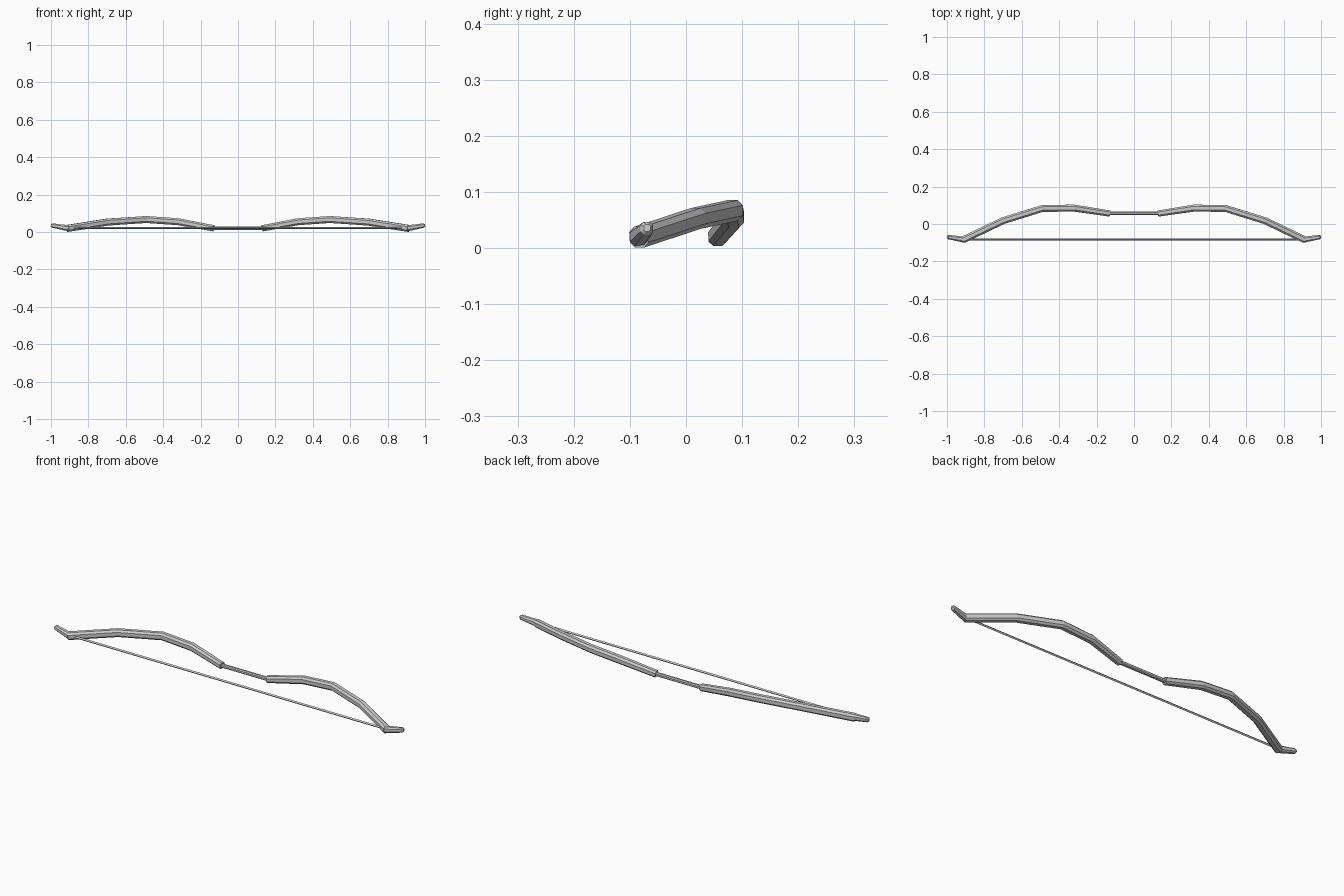
import bpy, bmesh, math
from mathutils import Vector

if "Cube" in bpy.data.objects:
    bpy.data.objects.remove(bpy.data.objects["Cube"])

# Cross-sections in unit half-widths: square with narrow chamfers, and a diamond
C = 0.5
CHAMFERED = [(1, -C), (1, C), (C, 1), (-C, 1), (-1, C), (-1, -C), (-C, -1), (C, -1)]
DIAMOND = [(1, 0), (0, 1), (-1, 0), (0, -1)]


def sweep(name, path, radii, section=CHAMFERED, mirror=False):
    """Faceted bar along a path, mitred at the bends, capped at both ends."""
    bm = bmesh.new()
    pts = [Vector(p) for p in path]
    rings = []
    for i, p in enumerate(pts):
        t = Vector((0, 0, 0))
        if i > 0:
            t += (p - pts[i - 1]).normalized()
        if i < len(pts) - 1:
            t += (pts[i + 1] - p).normalized()
        t.normalize()
        u = Vector((0, 0, 1)).cross(t).normalized()
        v = t.cross(u)
        rings.append([bm.verts.new(p + radii[i] * (u * a + v * b)) for a, b in section])
    for a, b in zip(rings, rings[1:]):
        for k in range(len(section)):
            n = (k + 1) % len(section)
            bm.faces.new((a[k], a[n], b[n], b[k]))
    bm.faces.new(rings[0][::-1])
    bm.faces.new(rings[-1])
    bmesh.ops.recalc_face_normals(bm, faces=bm.faces)
    me = bpy.data.meshes.new(name)
    bm.to_mesh(me)
    bm.free()
    ob = bpy.data.objects.new(name, me)
    bpy.context.collection.objects.link(ob)
    if mirror:
        m = ob.modifiers.new("mirror", 'MIRROR')
        m.use_axis[0] = True
        m.use_mirror_merge = False
    return ob


# Curved limbs, from the grip outwards
sweep("limb",
      [(0.13, 0.056, 0.02), (0.32, 0.085, 0.055), (0.49, 0.083, 0.067),
       (0.70, 0.018, 0.053), (0.912, -0.084, 0.0195)],
      [0.0165, 0.0185, 0.0185, 0.0185, 0.0185], mirror=True)

# Recurved tips that carry the string, with slightly domed ends
sweep("limb_tip",
      [(0.905, -0.084, 0.02), (0.993, -0.070, 0.035), (1.0, -0.069, 0.036)],
      [0.016, 0.0115, 0.006], mirror=True)

# Thin central grip
sweep("grip", [(-0.14, 0.057, 0.02), (0.14, 0.057, 0.02)], [0.009, 0.009])

# Straight bowstring
sweep("bowstring", [(-0.91, -0.083, 0.022), (0.91, -0.083, 0.022)],
      [0.006, 0.006], section=DIAMOND)
